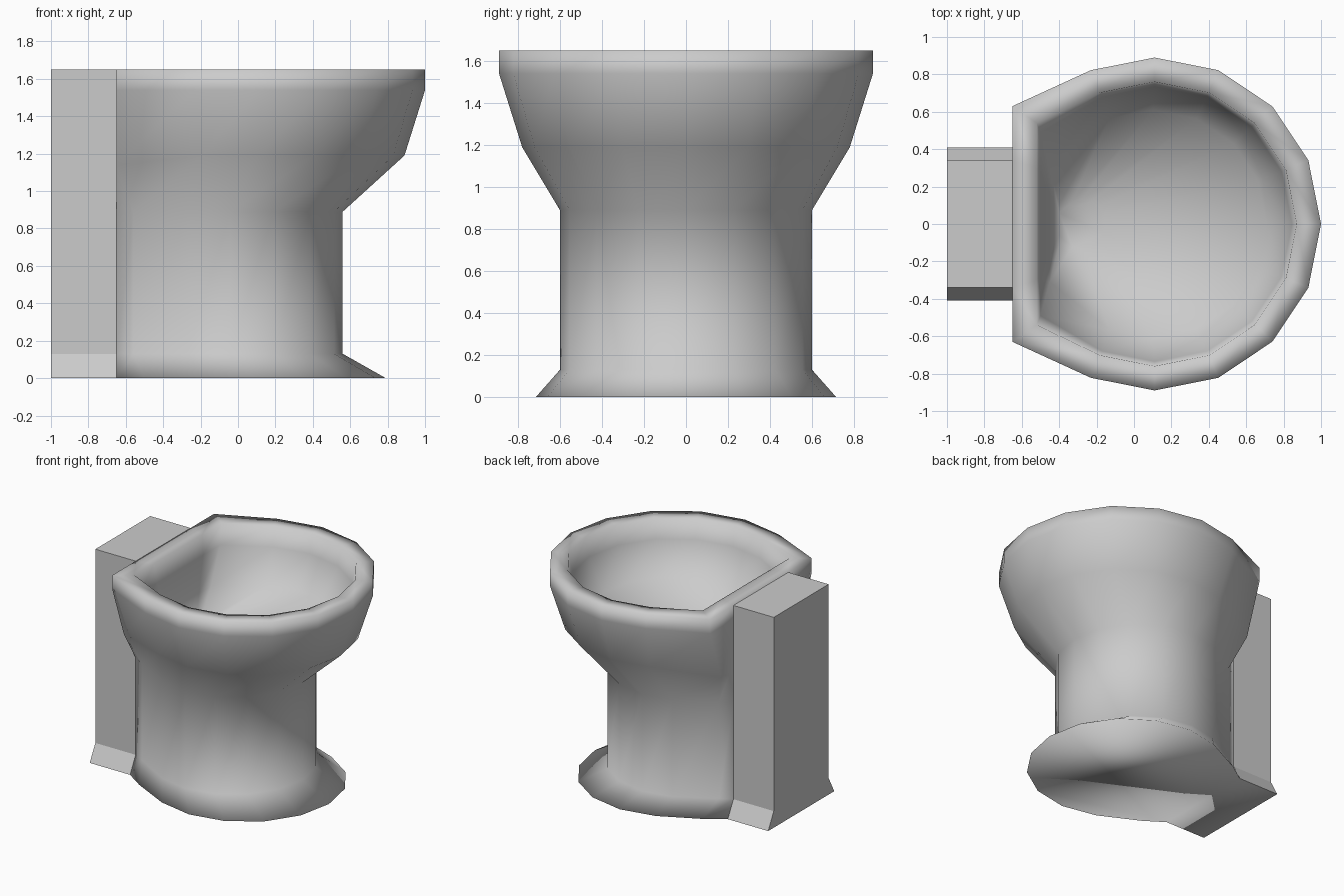
import bpy, bmesh
from math import sin, cos, radians

if "Cube" in bpy.data.objects:
    bpy.data.objects.remove(bpy.data.objects["Cube"])


def finish(bm, name, smooth):
    bmesh.ops.recalc_face_normals(bm, faces=bm.faces)
    for f in bm.faces:
        f.smooth = smooth
    mesh = bpy.data.meshes.new(name)
    bm.to_mesh(mesh)
    bm.free()
    obj = bpy.data.objects.new(name, mesh)
    bpy.context.collection.objects.link(obj)
    return obj


def d_ring(bm, z, centre, radius, corner, back):
    """Round outline of a 16-gon, with a corner and a flat back on each side."""
    cx, cy, cz = corner
    bx, by = back
    pts = [(bx, -by, z), (cx, -cy, cz)]
    for i in range(-5, 6):
        a = radians(22.5 * i)
        pts.append((centre + radius * cos(a), radius * sin(a), z))
    pts += [(cx, cy, cz), (bx, by, z)]
    return [bm.verts.new(p) for p in pts]


# Bowl and pedestal: loft up the outside, over the rim, down to the drain
levels = [
    # z, centre x, radius, corner (x, y, z), back (x, y)
    (0.00, 0.075, 0.715, (-0.50, 0.51, 0.00), (-0.65, 0.41)),
    (0.13, -0.04, 0.60, (-0.56, 0.39, 0.13), (-0.65, 0.34)),
    (0.89, -0.04, 0.60, (-0.56, 0.39, 0.89), (-0.65, 0.34)),
    (1.19, 0.11, 0.78, (-0.65, 0.49, 1.14), (-0.65, 0.34)),
    (1.54, 0.11, 0.89, (-0.65, 0.63, 1.54), (-0.65, 0.34)),
    (1.65, 0.11, 0.89, (-0.65, 0.63, 1.65), (-0.65, 0.34)),
    (1.65, 0.11, 0.76, (-0.52, 0.54, 1.65), (-0.52, 0.30)),
    (1.50, 0.11, 0.735, (-0.50, 0.49, 1.50), (-0.50, 0.28)),
    (1.26, 0.10, 0.61, (-0.45, 0.31, 1.26), (-0.45, 0.16)),
    (1.06, -0.28, 0.13, (-0.40, 0.11, 1.06), (-0.40, 0.06)),
]
bm = bmesh.new()
rings = [d_ring(bm, *level) for level in levels]
for lo, hi in zip(rings, rings[1:]):
    n = len(lo)
    for i in range(n):
        j = (i + 1) % n
        bm.faces.new((lo[i], lo[j], hi[j], hi[i]))
bm.faces.new(rings[-1])
# Underside, reaching back beneath the rear column
bm.faces.new(rings[0] + [bm.verts.new((-1.0, y, 0)) for y in (0.41, -0.41)])
finish(bm, "bowl_and_pedestal", True)

# Rear column with a flared foot, open where it joins the pedestal
half = [(0.41, 0.0), (0.34, 0.13), (0.34, 1.65)]
profile = half + [(-y, z) for y, z in reversed(half)]
bm = bmesh.new()
back, front = ([bm.verts.new((x, y, z)) for y, z in profile] for x in (-1.0, -0.65))
for i in range(len(profile) - 1):
    bm.faces.new((back[i], back[i + 1], front[i + 1], front[i]))
bm.faces.new(back)
finish(bm, "rear_column", False)
